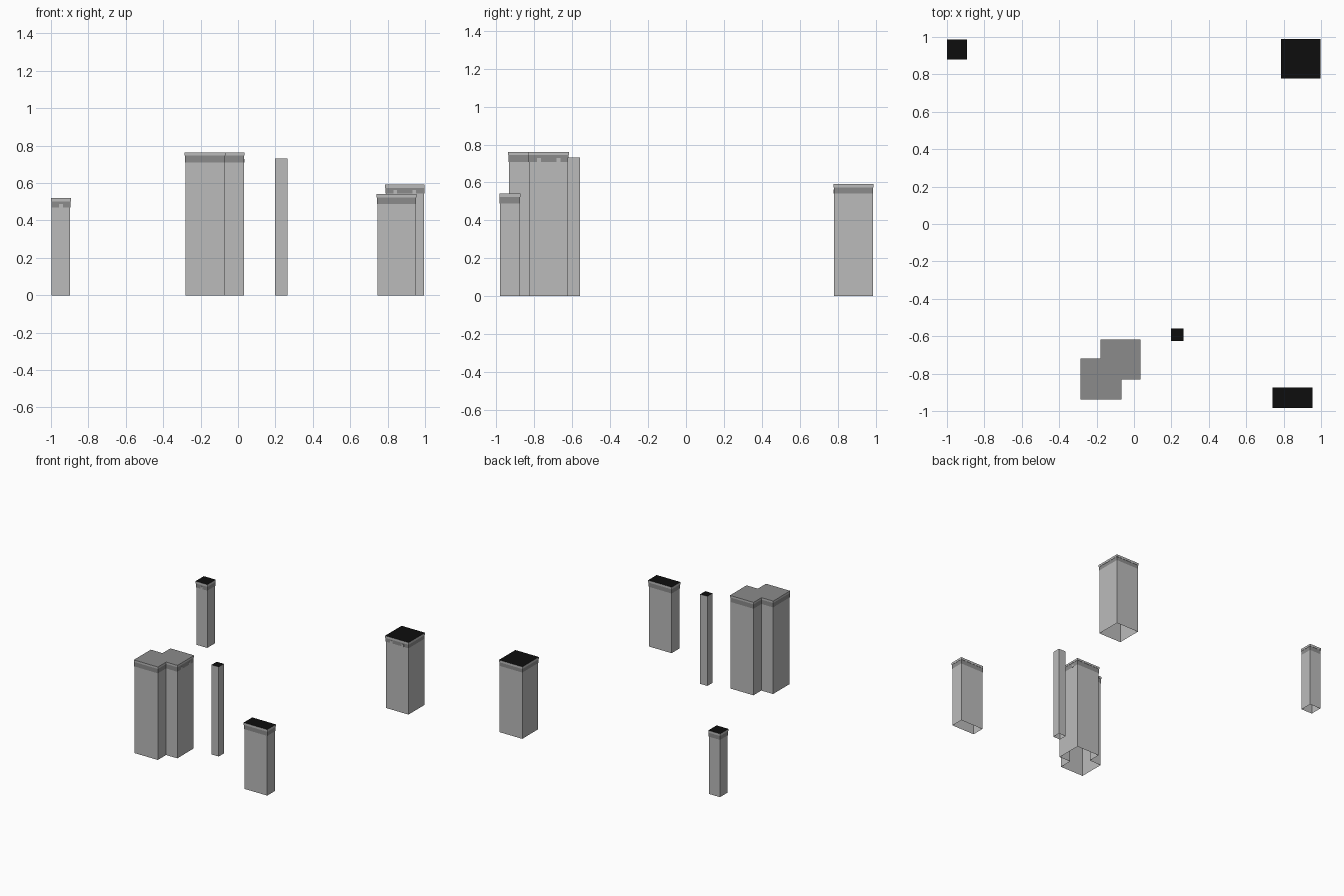
import bpy, bmesh
from mathutils import Vector

if "Cube" in bpy.data.objects:
    bpy.data.objects.remove(bpy.data.objects["Cube"])


def material(name, v):
    m = bpy.data.materials.new(name)
    m.diffuse_color = (v, v, v, 1)
    m.use_nodes = True
    m.node_tree.nodes["Principled BSDF"].inputs["Base Color"].default_value = m.diffuse_color
    return m


WALL = material("wall_grey", 0.50)
BAND = material("band_grey", 0.26)
ROOF = material("roof_black", 0.004)


def rect(x0, x1, y0, y1):
    return [Vector(p) for p in ((x0, y0), (x1, y0), (x1, y1), (x0, y1))]


def offset(outline, d):
    """Push a right-angled counter-clockwise outline outward by d."""
    out = []
    for i, p in enumerate(outline):
        a = (p - outline[i - 1]).normalized()
        b = (outline[(i + 1) % len(outline)] - p).normalized()
        out.append(p + d * (Vector((a.y, -a.x)) + Vector((b.y, -b.x))))
    return out


def prism(name, outline, z0, z1, side, top=None, bottom=None):
    """Extruded outline; the caps are only made when given a material."""
    bm = bmesh.new()
    lo = [bm.verts.new((p.x, p.y, z0)) for p in outline]
    hi = [bm.verts.new((p.x, p.y, z1)) for p in outline]
    n = len(outline)
    for i in range(n):
        j = (i + 1) % n
        bm.faces.new((lo[i], lo[j], hi[j], hi[i]))
    if top:
        bm.faces.new(hi).material_index = 1
    if bottom:
        bm.faces.new(lo[::-1])
    me = bpy.data.meshes.new(name)
    bm.to_mesh(me)
    bm.free()
    me.materials.append(side)
    if top:
        me.materials.append(top)
    ob = bpy.data.objects.new(name, me)
    bpy.context.collection.objects.link(ob)
    return ob


def notches(name, a, b, z):
    """Small wall-coloured plates along the lower edge of a band."""
    d = (b - a).normalized()
    out = Vector((d.y, -d.x))
    count = max(1, round((b - a).length / 0.105))
    for k in range(count):
        c = a.lerp(b, (k + 0.5) / count)
        base = [c - d * 0.01 + out * 0.004, c + d * 0.01 + out * 0.004,
                c + d * 0.01, c - d * 0.01]
        prism(f"{name}_notch_{k}", base, z, z + 0.02, WALL, WALL, WALL)


def tower(name, outline, band_z, rim_z, top_z, roof, notched=None):
    prism(name + "_walls", outline, 0, rim_z, WALL)
    prism(name + "_band", offset(outline, 0.002), band_z, rim_z, BAND)
    prism(name + "_rim", offset(outline, 0.004), rim_z, top_z, WALL, roof, WALL)
    if notched is not None:
        notches(name, outline[notched], outline[(notched + 1) % len(outline)], band_z)


# Tall double tower with a stepped footprint
stepped = [Vector(p) for p in (
    (-0.281, -0.934), (-0.071, -0.934), (-0.071, -0.828), (0.031, -0.828),
    (0.031, -0.621), (-0.175, -0.621), (-0.175, -0.723), (-0.281, -0.723))]
tower("double_tower", stepped, 0.709, 0.746, 0.762, BAND, 3)

# Separate towers
tower("back_left_tower", rect(-0.996, -0.897, 0.884, 0.983),
      0.469, 0.502, 0.52, ROOF, 0)
tower("back_right_tower", rect(0.79, 0.994, 0.782, 0.986),
      0.543, 0.573, 0.591, ROOF, 0)
tower("front_right_tower", rect(0.745, 0.951, -0.981, -0.878),
      0.489, 0.524, 0.542, ROOF)

# Slim chimney
prism("chimney", rect(0.199, 0.264, -0.626, -0.56), 0, 0.732, WALL, ROOF)
